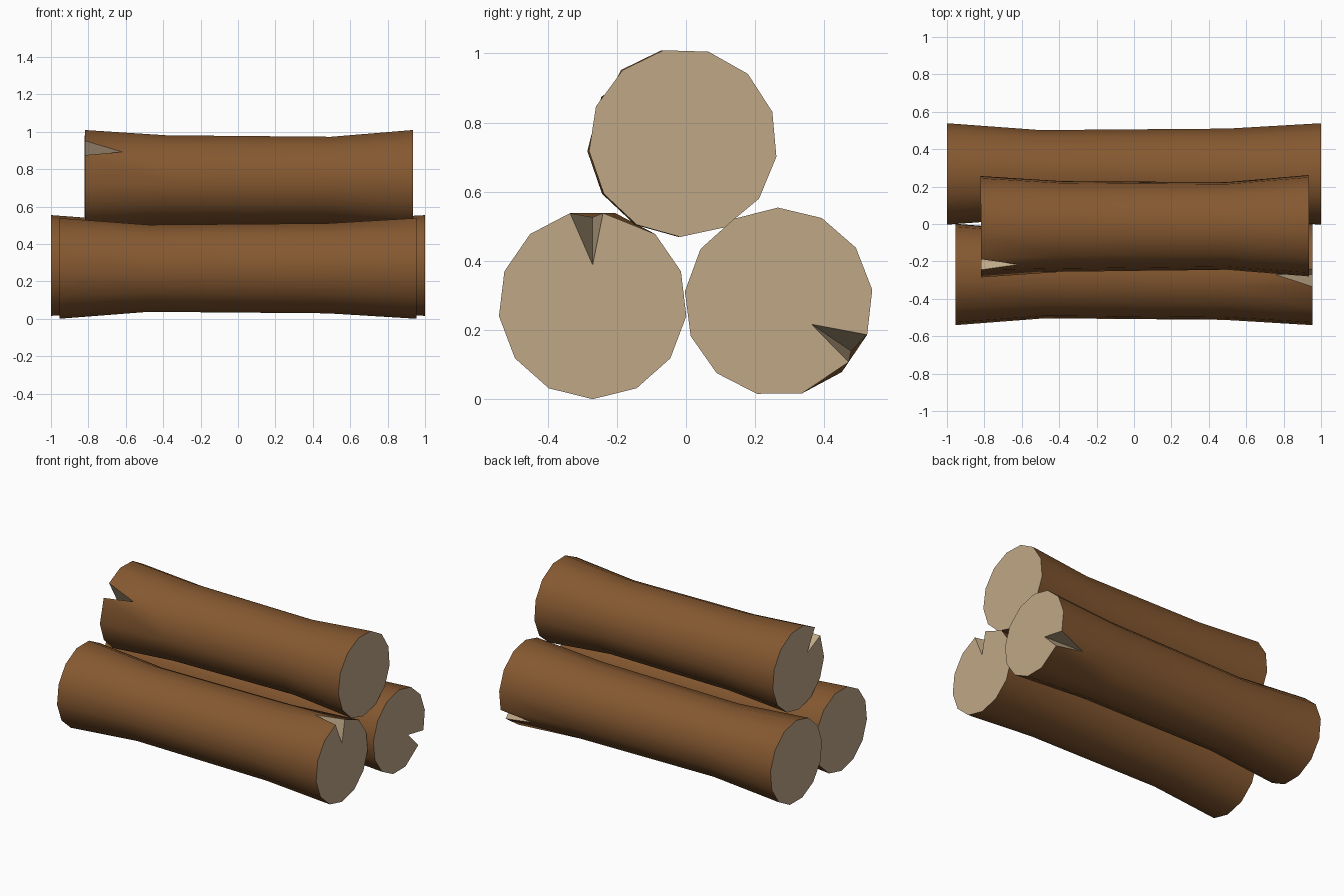
import bpy, bmesh, math
from mathutils import Matrix

if "Cube" in bpy.data.objects:
    bpy.data.objects.remove(bpy.data.objects["Cube"])

SIDES = 13
STEP = 2 * math.pi / SIDES


def material(name, rgb):
    m = bpy.data.materials.new(name)
    m.diffuse_color = (*rgb, 1)
    m.use_nodes = True
    m.node_tree.nodes["Principled BSDF"].inputs["Base Color"].default_value = m.diffuse_color
    return m


BARK = material("bark_brown", (0.235, 0.098, 0.030))
WOOD = material("cut_wood_beige", (0.520, 0.390, 0.240))


def make_log(name, centre, half, angle, turn):
    """Flared log along x with a split in its +x end; angle is where the split starts."""
    bm = bmesh.new()
    rings = []
    for t, r in ((1, 0.273), (0.5, 0.244), (-0.5, 0.236), (-1, 0.273)):
        rings.append([bm.verts.new((t * half, r * math.cos(angle - k * STEP),
                                    r * math.sin(angle - k * STEP)))
                      for k in range(SIDES)])
    end = rings[0]
    a, b = end[0], end[1]
    b.co = b.co.lerp(a.co, 0.27)          # split is narrower than a full side

    # split: inner corner on the end face, and the point where it runs out on the bark
    mid = angle - STEP / 2
    inner = bm.verts.new((half, 0.115 * math.cos(mid), 0.115 * math.sin(mid)))
    tip = bm.verts.new((half - 0.2, 0.253 * math.cos(mid), 0.253 * math.sin(mid)))

    def face(verts, mat):
        f = bm.faces.new(verts)
        f.material_index = mat
        f.smooth = mat == 0

    # bark
    for i in range(3):
        for k in range(SIDES):
            n = (k + 1) % SIDES
            p, q = rings[i], rings[i + 1]
            if i == 0 and k == 0:
                face((a, tip, q[0]), 0)
                face((tip, q[1], q[0]), 0)
                face((tip, b, q[1]), 0)
            else:
                face((p[k], p[n], q[n], q[k]), 0)
    # sawn ends and split walls
    face([a, inner] + end[1:], 1)
    face(rings[-1], 1)
    face((a, inner, tip), 1)
    face((inner, b, tip), 1)

    bmesh.ops.recalc_face_normals(bm, faces=bm.faces[:])
    for e in bm.edges:                    # crisp rim around ends and split
        if len({f.material_index for f in e.link_faces}) > 1:
            e.smooth = False
    bm.transform(Matrix.Translation(centre) @ Matrix.Rotation(turn, 4, 'Z'))
    mesh = bpy.data.meshes.new(name)
    bm.to_mesh(mesh)
    bm.free()
    mesh.materials.append(BARK)
    mesh.materials.append(WOOD)
    bpy.context.collection.objects.link(bpy.data.objects.new(name, mesh))


make_log("front_log", (0, -0.27, 0.273), 0.955, math.radians(103.85), 0)
make_log("back_log", (0, 0.268, 0.281), 1.0, math.radians(-20.3), 0)
make_log("top_log", (0.058, -0.011, 0.742), 0.877, math.radians(50.2), math.pi + 0.003)
